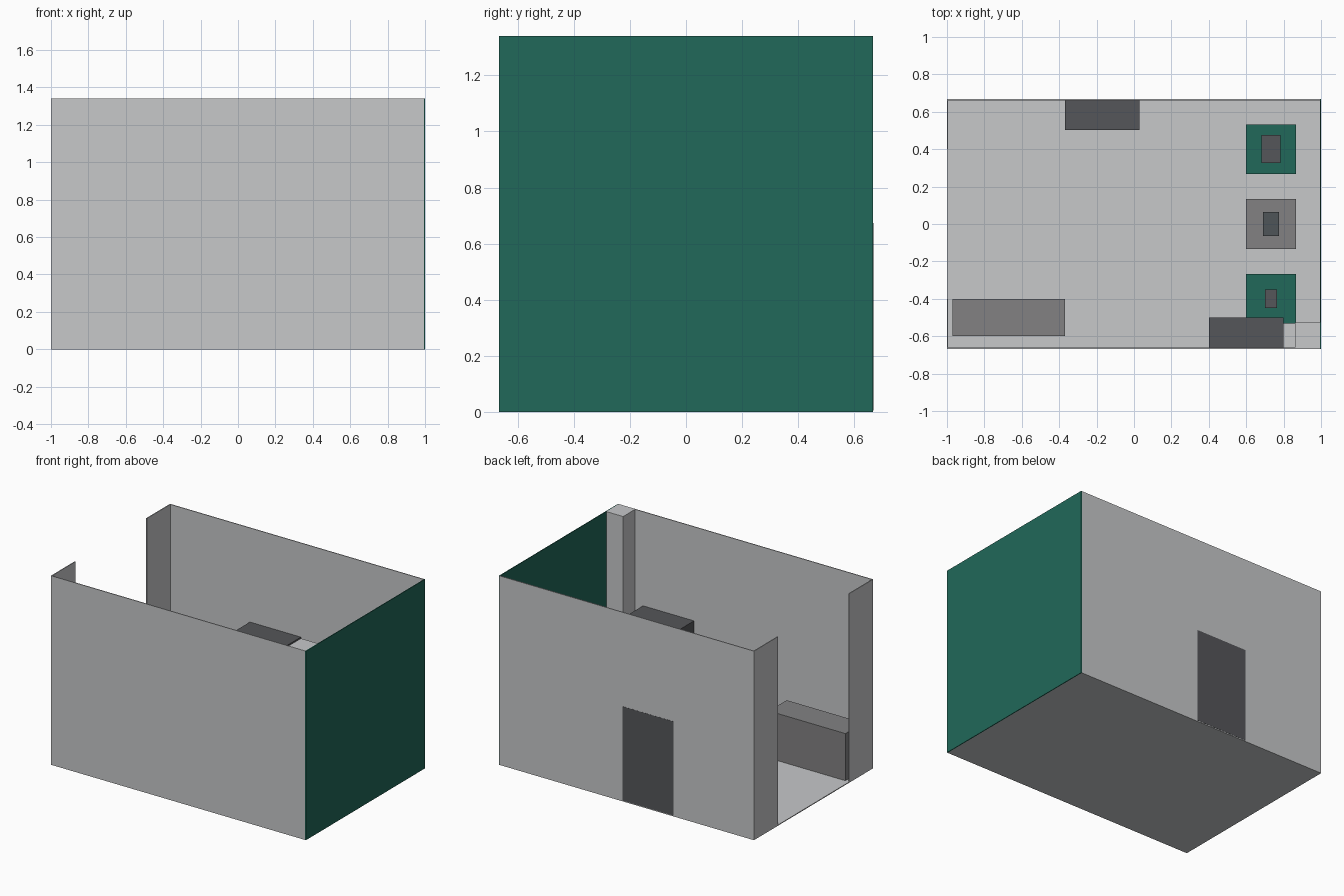
import bpy

if "Cube" in bpy.data.objects:
    bpy.data.objects.remove(bpy.data.objects["Cube"], do_unlink=True)


def material(name, rgb):
    m = bpy.data.materials.new(name)
    m.use_nodes = True
    m.diffuse_color = (*rgb, 1)
    m.node_tree.nodes["Principled BSDF"].inputs["Base Color"].default_value = (*rgb, 1)
    return m


light = material("light_grey", (0.57, 0.58, 0.59))
green = material("deep_green", (0.015, 0.138, 0.1))
mid = material("mid_grey", (0.223, 0.222, 0.226))
dark = material("dark_grey", (0.09, 0.093, 0.1))
slate = material("slate_grey", (0.078, 0.089, 0.098))


def box(name, x, y, z, mat):
    """Box from its (low, high) extents on each axis."""
    ends = (x, y, z)
    bpy.ops.mesh.primitive_cube_add(size=1, location=[(a + b) / 2 for a, b in ends])
    ob = bpy.context.object
    ob.name = name
    ob.scale = [b - a for a, b in ends]
    bpy.ops.object.transform_apply(location=False, rotation=False, scale=True)
    ob.data.materials.append(mat)
    return ob


X, Y, H = 1.0, 0.667, 1.34   # half length, half depth, wall height
T = 0.006                    # wall and floor thickness
SIDE = 0.267                 # width of the wall returns beside the entrance

# Room shell: floor, long walls, green end wall, entrance returns
box("floor", (-X, X - T), (-Y + T, Y - T), (0, T), light)
box("front_wall", (-X, X - T), (-Y, -Y + T), (0, H), light)
box("back_wall", (-X, X - T), (Y - T, Y), (0, H), light)
box("green_end_wall", (X - T, X), (-Y, Y), (0, H), green)
box("front_entrance_return", (-X, -X + T), (-Y + T, -Y + SIDE), (T, H), light)
box("back_entrance_return", (-X, -X + T), (Y - SIDE, Y - T), (T, H), light)

# Corner column
box("corner_column", (0.862, X - T), (-Y + T, -0.527), (T, H), light)

# Tall cabinets against the long walls; the back one shows through its wall
box("front_cabinet", (0.4, 0.8), (-Y + T, -0.5), (T, 0.673), dark)
box("back_cabinet", (-0.37, 0.03), (0.503, Y + 0.001), (T, 0.673), dark)

# Reception counter beside the entrance
box("counter", (-0.97, -0.37), (-0.6, -0.4), (T, 0.34), mid)

# Row of display plinths, each carrying a smaller item
PLINTH = 0.2665
TOP = T + PLINTH
plinths = [
    ("back", 0.4, green, 0.1, 0.15, dark),
    ("middle", 0.0, mid, 0.085, 0.127, slate),
    ("front", -0.4, green, 0.065, 0.097, dark),
]
for label, y, base, w, d, item in plinths:
    cx = 0.732
    box(label + "_plinth", (cx - PLINTH / 2, cx + PLINTH / 2),
        (y - PLINTH / 2, y + PLINTH / 2), (T, TOP), base)
    box(label + "_display_item", (cx - w / 2, cx + w / 2),
        (y - d / 2, y + d / 2), (TOP, TOP + d), item)
